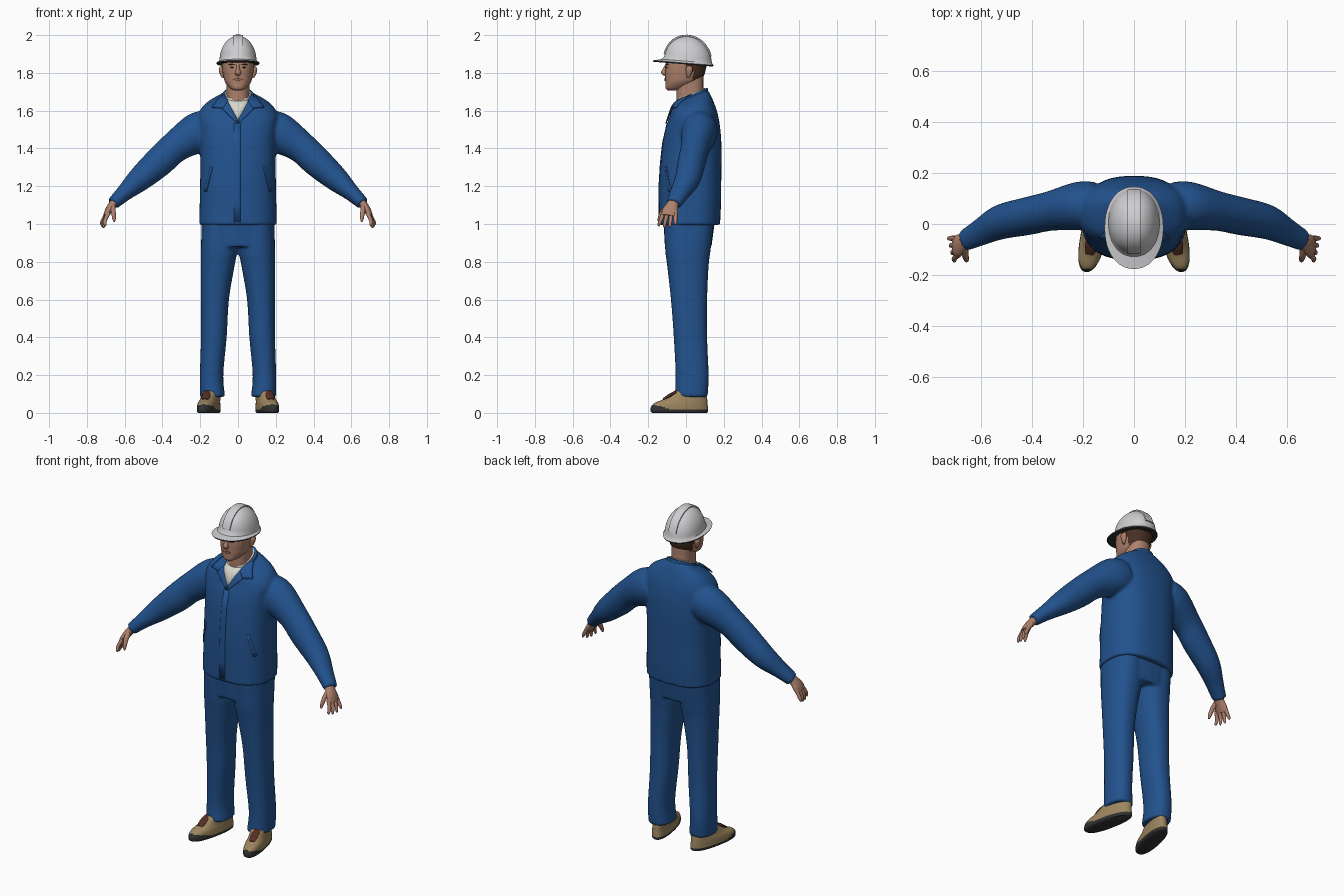
import bpy, bmesh, math
from mathutils import Vector
from mathutils.bvhtree import BVHTree

cube = bpy.data.objects.get("Cube")
if cube:
    bpy.data.objects.remove(cube)


def material(name, *rgb):
    m = bpy.data.materials.new(name)
    m.use_nodes = True
    m.diffuse_color = (*rgb, 1)
    bsdf = next(n for n in m.node_tree.nodes if n.type == 'BSDF_PRINCIPLED')
    bsdf.inputs["Base Color"].default_value = (*rgb, 1)
    return m


BLUE = material("work_blue", .016, .085, .27)
SKIN = material("skin", .42, .22, .15)
LIP = material("lip", .30, .13, .10)
HAIR = material("brown_hair", .065, .03, .018)
SHIRT = material("off_white_shirt", .68, .68, .62)
WHITE = material("helmet_white", .62, .62, .64)
DARK = material("dark_rubber", .03, .032, .03)
TAN = material("tan_leather", .34, .24, .115)
LACE = material("red_brown_lace", .09, .028, .018)


def smooth_rows(rows, k):
    """Catmull-Rom interpolation of number rows."""
    out, last = [], len(rows) - 1
    for i in range(last):
        p = [rows[max(0, min(last, i + j))] for j in (-1, 0, 1, 2)]
        for s in range(k):
            t = s / k
            out.append([b + .5 * t * (c - a + t * (2*a - 5*b + 4*c - d + t * (3*(b - c) + d - a)))
                        for a, b, c, d in zip(*p)])
    return out + [list(rows[-1])]


def unit_loop(n, power):
    """Points of a rounded-square loop of radius one."""
    def f(v):
        return math.copysign(abs(v) ** (2 / power), v)
    return [(f(math.cos(a)), f(math.sin(a))) for a in (math.tau * i / n for i in range(n))]


def stack(rows, k=4, n=32, power=2.3):
    """Level rings from rows of z, centre x, half width, front y, back y, slope."""
    rings = []
    for z, cx, rx, y0, y1, slope in smooth_rows(rows, k):
        ry = (y1 - y0) / 2
        rings.append([Vector((cx + rx * u, (y0 + y1) / 2 + ry * v, z + slope * ry * v))
                      for u, v in unit_loop(n, power)])
    return rings


def tube(rows, ref, k=4, n=20, power=2):
    """Rings along a path from rows of x, y, z, radius along ref, other radius."""
    rows = smooth_rows(rows, k)
    pts = [Vector(r[:3]) for r in rows]
    rings = []
    for i, r in enumerate(rows):
        t = (pts[min(i + 1, len(pts) - 1)] - pts[max(i - 1, 0)]).normalized()
        a = (Vector(ref) - t * t.dot(Vector(ref))).normalized()
        b = t.cross(a)
        rings.append([pts[i] + a * r[3] * u + b * r[4] * v for u, v in unit_loop(n, power)])
    return rings


def build(name, lofts, mats, both=False, rule=None, voxel=0, angle=40):
    """Skin lists of rings into one object; both=True repeats them at -x."""
    bm = bmesh.new()
    for rings, mirrored in [(r, m) for r in lofts for m in ((0, 1) if both else (0,))]:
        s = -1 if mirrored else 1
        vs = [[bm.verts.new((p.x * s, p.y, p.z)) for p in ring] for ring in rings]
        for lo, hi in zip(vs, vs[1:]):
            for i in range(len(lo)):
                j = (i + 1) % len(lo)
                bm.faces.new((lo[i], lo[j], hi[j], hi[i]))
        bm.faces.new(vs[0])
        bm.faces.new(vs[-1])
    return finish(name, bm, mats, rule, voxel, angle)


def finish(name, bm, mats, rule=None, voxel=0, angle=40):
    bmesh.ops.recalc_face_normals(bm, faces=bm.faces)
    if rule:
        bm.normal_update()
        for f in bm.faces:
            f.material_index = rule(f.calc_center_median(), f.normal)
    me = bpy.data.meshes.new(name)
    bm.to_mesh(me)
    bm.free()
    for m in mats:
        me.materials.append(m)
    ob = bpy.data.objects.new(name, me)
    bpy.context.collection.objects.link(ob)
    bpy.ops.object.select_all(action='DESELECT')
    ob.select_set(True)
    bpy.context.view_layer.objects.active = ob
    bpy.ops.object.shade_smooth_by_angle(angle=math.radians(angle))
    if voxel:
        mod = ob.modifiers.new("Blend", 'REMESH')
        mod.mode, mod.voxel_size, mod.use_smooth_shade = 'VOXEL', voxel, True
        mod = ob.modifiers.new("Soften", 'SMOOTH')
        mod.factor, mod.iterations = .5, 4
    return ob


def plate(name, target, outline, mat, lift=.003, both=True):
    """Thin panel from an x, z outline laid on the front of a target."""
    deps = bpy.context.evaluated_depsgraph_get()
    tree = BVHTree.FromObject(target, deps)
    bm = bmesh.new()
    for s in ((1, -1) if both else (1,)):
        bm.faces.new([bm.verts.new((x * s, 0, z)) for x, z in outline])
    bmesh.ops.triangulate(bm, faces=bm.faces)
    bmesh.ops.subdivide_edges(bm, edges=bm.edges, cuts=4, use_grid_fill=True)
    for v in bm.verts:
        hit, nrm, _, _ = tree.ray_cast(Vector((v.co.x, -1, v.co.z)), Vector((0, 1, 0)))
        if hit is None or hit.y > .04:
            hit, nrm, _, _ = tree.find_nearest(Vector((v.co.x, -.03, v.co.z)))
        v.co = hit + nrm * lift
    ob = finish(name, bm, [mat])
    mod = ob.modifiers.new("Thickness", 'SOLIDIFY')
    mod.thickness, mod.offset = .007, 0
    return ob


# Jacket: torso blended with both sleeves
torso = stack([(.995, 0, .206, -.142, .18, 0), (1.1, 0, .203, -.142, .185, 0),
               (1.25, 0, .2, -.14, .187, 0), (1.4, 0, .2, -.127, .188, 0),
               (1.5, 0, .205, -.11, .182, 0), (1.57, 0, .212, -.09, .168, .1),
               (1.62, 0, .187, -.078, .148, .2), (1.65, 0, .145, -.07, .132, .3),
               (1.675, 0, .088, -.06, .115, .4)], n=48, power=2.5)
arm = [(.15, .075, 1.5, .09, .1), (.215, .07, 1.482, .095, .108), (.33, .05, 1.41, .077, .084),
       (.42, .03, 1.327, .074, .08), (.52, .008, 1.238, .068, .066),
       (.6, -.032, 1.166, .053, .045), (.662, -.065, 1.108, .042, .034)]
sleeve = tube(arm, (0, 1, 0), n=28)
other = [[Vector((-p.x, p.y, p.z)) for p in ring] for ring in sleeve]
jacket = build("jacket", [torso, sleeve, other], [BLUE], voxel=.009)

# Collar bands, lapels and shirt front
build("collar_band", [stack([(1.65, 0, .094, -.062, .122, .4), (1.685, 0, .082, -.05, .114, .45)],
                            n=40)], [BLUE])
build("shirt_collar", [stack([(1.64, 0, .075, -.06, .1, .4), (1.691, 0, .069, -.047, .1, .4)],
                             n=40)], [SHIRT])
plate("shirt_front", jacket, [(-.068, 1.665), (.068, 1.665), (0, 1.545)], SHIRT, .004, False)
plate("lapels", jacket, [(.06, 1.655), (.085, 1.61), (.004, 1.53), (.004, 1.555)], BLUE, .007)
plate("collar_leaves", jacket, [(.08, 1.685), (.135, 1.612), (.078, 1.61), (.052, 1.645)], BLUE, .008)
plate("front_placket", jacket, [(-.022, 1.01), (.012, 1.01), (.012, 1.535), (-.022, 1.535)], BLUE, 0, False)
plate("pocket_welts", jacket, [(.165, 1.17), (.178, 1.175), (.145, 1.305), (.134, 1.3)], BLUE, 0)

# Trousers: both legs blended with the hips
leg = stack([(.085, .135, .067, -.06, .115, 0), (.2, .14, .062, -.055, .12, 0),
             (.4, .128, .068, -.065, .112, 0), (.6, .122, .074, -.08, .112, 0),
             (.78, .107, .089, -.1, .12, 0), (.86, .1, .096, -.11, .13, 0),
             (1.03, .097, .096, -.118, .15, 0)])
leg2 = [[Vector((-p.x, p.y, p.z)) for p in ring] for ring in leg]
hips = stack([(.88, 0, .185, -.112, .135, 0), (1.03, 0, .194, -.12, .155, 0)], power=2.6)
build("trousers", [leg, leg2, hips], [BLUE], voxel=.009)

# Shoes turned slightly outward, with dark soles and toe guards
shoe = stack([(0, .155, .045, -.178, .11, 0), (.008, .155, .052, -.187, .117, 0),
              (.03, .155, .052, -.186, .116, 0), (.052, .155, .05, -.168, .114, 0),
              (.075, .153, .046, -.115, .112, 0), (.115, .148, .045, -.06, .105, 0)], n=40)
for ring in shoe:
    for p in ring:
        p.x -= .2 * (p.y + .035)
build("shoes", [shoe], [TAN, DARK], both=True,
      rule=lambda c, n: int(c.z < .02 + max(0, -.09 - c.y) * .28))
build("shoe_tongues", [tube([(.162, -.05, .108, .022, .012), (.168, -.085, .09, .024, .012),
                             (.174, -.118, .07, .018, .008)], (1, 0, 0), n=12)], [LACE], both=True)

# Hands: palm, four fingers and thumb
hand = [tube([(.64, -.055, 1.13, .03, .024), (.665, -.072, 1.1, .032, .022),
              (.686, -.083, 1.07, .043, .019), (.7, -.089, 1.042, .042, .014)], (0, 1, 0), n=16)]
for i in range(4):
    y, short = -.056 - .021 * i, (.014, .002, 0, .008)[i]
    hand.append(tube([(.694 - .003 * i, y, 1.06, .011, .012),
                      (.715 - .004 * i, y - .005 * i, 1.02, .01, .01),
                      (.724 - .007 * i, y - .008 * i, .99 + short, .008, .008),
                      (.725 - .007 * i, y - .008 * i, .98 + short, .003, .003)],
                     (0, 1, 0), k=3, n=10))
hand.append(tube([(.665, -.085, 1.1, .016, .016), (.66, -.122, 1.065, .014, .013),
                  (.656, -.14, 1.03, .01, .01), (.655, -.145, 1.012, .004, .004)], (0, 1, 0), k=3, n=10))
build("hands", [hand[0]] + hand[1:], [SKIN], both=True, angle=60)

# Head with hair on the back and sides
head = build("head", [stack([(1.708, 0, .022, -.098, -.05, 0), (1.72, 0, .044, -.108, 0, 0),
                             (1.75, 0, .068, -.109, .06, 0), (1.78, 0, .077, -.11, .092, 0),
                             (1.82, 0, .083, -.11, .105, 0), (1.86, 0, .085, -.104, .11, 0),
                             (1.92, 0, .075, -.085, .1, 0)], k=6, n=48)], [SKIN, HAIR],
             rule=lambda c, n: int((c.y > .035 and c.z > 1.757) or (c.y > -.005 and c.z > 1.828)))
build("neck", [stack([(1.62, 0, .066, -.045, .1, .3), (1.68, 0, .06, -.05, .092, .3),
                      (1.78, 0, .062, -.05, .092, .2)])], [SKIN])
build("ears", [stack([(1.772, .08, .004, .005, .014, 0), (1.79, .084, .011, .002, .028, 0),
                      (1.82, .088, .014, -.002, .036, 0), (1.836, .086, .006, .008, .028, 0)], n=14)],
      [SKIN], both=True)
build("nose", [tube([(0, -.1, 1.848, .008, .008), (0, -.112, 1.82, .01, .01),
                     (0, -.118, 1.802, .016, .014), (0, -.106, 1.79, .012, .008)],
                    (1, 0, 0), n=14)], [SKIN])
plate("lips", head, [(-.025, 1.764), (0, 1.756), (.025, 1.764), (.008, 1.772), (-.008, 1.772)],
      LIP, 0, False)
plate("eyes", head, [(.02, 1.827), (.032, 1.824), (.044, 1.828), (.032, 1.834)], DARK, -.001)
plate("eyebrows", head, [(.016, 1.842), (.05, 1.843), (.046, 1.849), (.018, 1.847)], HAIR, 0)

# Hard hat: dark underside, brim, dome and raised crest
TILT = -.08
shell = [(1.85, 0, .03, -.04, .05, TILT), (1.846, 0, .112, -.172, .143, TILT),
         (1.853, 0, .115, -.176, .146, TILT), (1.862, 0, .1, -.128, .138, TILT)]
for i in range(1, 13):
    a = math.radians(86 * i / 12)
    c = math.cos(a)
    shell.append((1.862 + .134 * math.sin(a), 0, .098 * c, .005 - .121 * c, .005 + .131 * c, TILT * c))
build("hard_hat", [stack(shell, k=1, n=48, power=2.15)], [WHITE, DARK],
      rule=lambda c, n: int(n.z < -.3))
crest = []
for i in range(17):
    a = math.radians(14 + 152 * i / 16)
    crest.append((0, .009 - .126 * math.cos(a), 1.862 + .135 * math.sin(a) + .008 * math.cos(a),
                  .026, .005))
build("hat_crest", [tube(crest, (1, 0, 0), k=1, n=20, power=5)], [WHITE])
